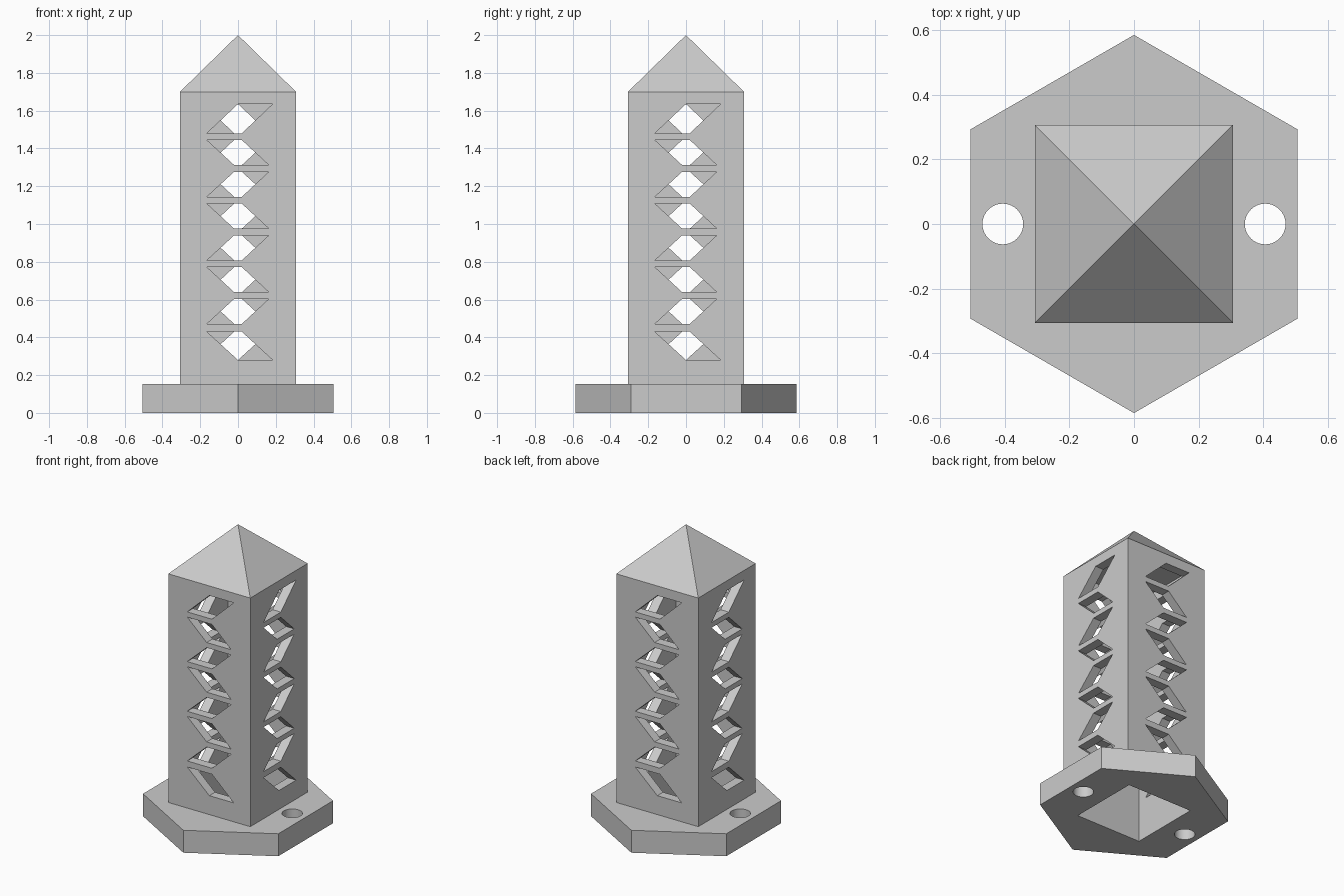
import bpy, bmesh, math
from mathutils import Matrix

cube = bpy.data.objects.get("Cube")
if cube:
    bpy.data.objects.remove(cube)

HALF, CAVITY = 0.307, 0.245      # tower half width, hollow half width
BASE_TOP, EAVES, APEX = 0.152, 1.7, 2.0

grey = bpy.data.materials.new("plain grey")
grey.use_nodes = True
colour = (0.6, 0.6, 0.6, 1)
grey.diffuse_color = colour
grey.node_tree.nodes["Principled BSDF"].inputs["Base Color"].default_value = colour


def add_prism(bm, outline, z0, z1, matrix=Matrix()):
    """Extrude an (x, y) outline from z0 to z1."""
    low = [bm.verts.new(matrix @ Matrix.Translation((x, y, z0)).translation) for x, y in outline]
    high = [bm.verts.new(matrix @ Matrix.Translation((x, y, z1)).translation) for x, y in outline]
    bm.faces.new(low[::-1])
    bm.faces.new(high)
    for i in range(len(low)):
        j = (i + 1) % len(low)
        bm.faces.new((low[i], low[j], high[j], high[i]))


def polygon(sides, radius, start=0, cx=0):
    angles = [start + math.tau * i / sides for i in range(sides)]
    return [(cx + radius * math.cos(a), radius * math.sin(a)) for a in angles]


def square(half):
    return [(-half, -half), (half, -half), (half, half), (-half, half)]


def finish(bm, name):
    bmesh.ops.recalc_face_normals(bm, faces=bm.faces)
    mesh = bpy.data.meshes.new(name)
    bm.to_mesh(mesh)
    bm.free()
    mesh.materials.append(grey)
    ob = bpy.data.objects.new(name, mesh)
    bpy.context.collection.objects.link(ob)
    return ob


def cut(ob, cutter):
    cutter.hide_render = True
    mod = ob.modifiers.new("cut", "BOOLEAN")
    mod.operation, mod.solver, mod.object = "DIFFERENCE", "EXACT", cutter
    bpy.context.view_layer.objects.active = ob
    bpy.ops.object.modifier_apply(modifier=mod.name)


# Hexagonal base plate
bm = bmesh.new()
add_prism(bm, polygon(6, 0.585, math.pi / 2), 0, BASE_TOP)
base = finish(bm, "base_plate")

# Square tower drawn up to a pyramid roof
bm = bmesh.new()
add_prism(bm, square(HALF), BASE_TOP, EAVES)
bm.faces.ensure_lookup_table()
roof = next(f for f in bm.faces if f.calc_center_median().z > EAVES - 0.01)
bmesh.ops.poke(bm, faces=[roof])
bm.verts.ensure_lookup_table()
bm.verts[-1].co.z = APEX
tower = finish(bm, "tower")

# Hollow core, open at the bottom
bm = bmesh.new()
add_prism(bm, square(CAVITY), -0.1, EAVES)
core = finish(bm, "core_cutter")

# Bolt holes through the plate
bm = bmesh.new()
for side in (-1, 1):
    add_prism(bm, polygon(40, 0.063, 0, side * 0.406), -0.1, 0.3)
bolts = finish(bm, "bolt_hole_cutter")

# Slanted windows: a zigzag strip on each wall, leaning alternately
bm = bmesh.new()
for wall in range(4):
    turn = Matrix.Rotation(wall * math.pi / 2, 4, "Z") @ Matrix.Rotation(math.pi / 2, 4, "X")
    for i in range(8):
        low = 1.48 - 0.1682 * i
        high = low + 0.133
        near, far = (-0.165, 0.02), (-0.02, 0.163)
        if i == 0:
            high, far = 1.635, (0.0, 0.183)
        if i == 7:
            high, low, far = 0.43, 0.28, (0.0, 0.183)
        z_near, z_far = (high, low) if i % 2 else (low, high)
        add_prism(bm, [(near[0], z_near), (near[1], z_near),
                       (far[1], z_far), (far[0], z_far)], 0.2, 0.4, turn)
windows = finish(bm, "window_cutter")

cut(base, core)
cut(base, bolts)
cut(tower, core)
cut(tower, windows)
for helper in (core, bolts, windows):
    bpy.data.objects.remove(helper)

# Smooth only the round holes
bpy.ops.object.select_all(action="DESELECT")
base.select_set(True)
bpy.context.view_layer.objects.active = base
bpy.ops.object.shade_smooth_by_angle(angle=math.radians(30))
